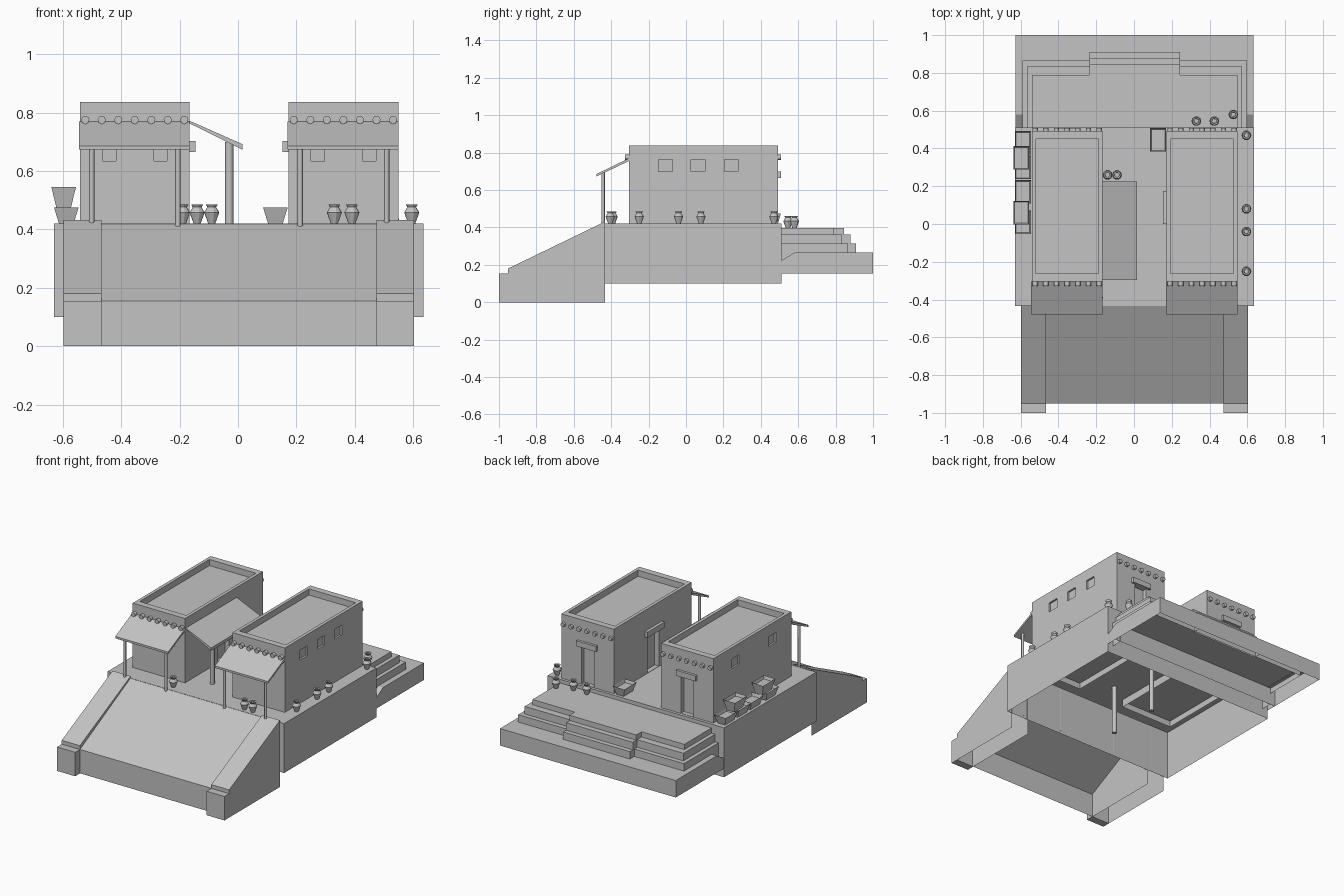
import bpy, bmesh, math
from mathutils import Vector, Matrix

cube = bpy.data.objects.get("Cube")
if cube:
    bpy.data.objects.remove(cube)

clay = bpy.data.materials.new("plain_grey")
clay.use_nodes = True
GREY = (0.55, 0.55, 0.55, 1)
clay.diffuse_color = GREY
clay.node_tree.nodes["Principled BSDF"].inputs["Base Color"].default_value = GREY


def finish(name, bm, drop=()):
    """Turn a bmesh into an object, first removing faces that face a dropped direction."""
    bm.normal_update()
    gone = [f for f in bm.faces if any(f.normal.dot(Vector(d)) > 0.95 for d in drop)]
    bmesh.ops.delete(bm, geom=gone, context='FACES')
    mesh = bpy.data.meshes.new(name)
    bm.to_mesh(mesh)
    bm.free()
    mesh.materials.append(clay)
    ob = bpy.data.objects.new(name, mesh)
    bpy.context.scene.collection.objects.link(ob)
    return ob


DOWN, BACK = (0, 0, -1), (0, 1, 0)


def add_box(bm, x, y, z):
    size = Matrix.Diagonal((x[1] - x[0], y[1] - y[0], z[1] - z[0], 1))
    mid = Matrix.Translation((sum(x) / 2, sum(y) / 2, sum(z) / 2))
    bmesh.ops.create_cube(bm, size=1, matrix=mid @ size)


def box(name, x, y, z, drop=()):
    bm = bmesh.new()
    add_box(bm, x, y, z)
    return finish(name, bm, drop)


def prism(name, profile, axis, lo, hi, drop=()):
    """Extrude a profile along x (points are y, z) or along y (points are x, z)."""
    bm = bmesh.new()
    put = (lambda a, b: (lo, a, b)) if axis == 'x' else (lambda a, b: (a, lo, b))
    face = bm.faces.new([bm.verts.new(put(a, b)) for a, b in profile])
    out = bmesh.ops.extrude_face_region(bm, geom=[face])
    verts = [v for v in out["geom"] if isinstance(v, bmesh.types.BMVert)]
    step = (hi - lo, 0, 0) if axis == 'x' else (0, hi - lo, 0)
    bmesh.ops.translate(bm, verts=verts, vec=step)
    bmesh.ops.recalc_face_normals(bm, faces=bm.faces)
    return finish(name, bm, drop)


def rod(name, start, end, r, sides=8):
    a, b = Vector(start), Vector(end)
    bm = bmesh.new()
    turn = (b - a).to_track_quat('Z', 'Y').to_matrix().to_4x4()
    bmesh.ops.create_cone(bm, cap_ends=True, segments=sides, radius1=r, radius2=r,
                          depth=(b - a).length,
                          matrix=Matrix.Translation((a + b) / 2) @ turn)
    ob = finish(name, bm)
    for p in ob.data.polygons:
        p.use_smooth = len(p.vertices) == 4
    return ob


def jar(x, y, z):
    """Lathe a small open pot."""
    profile = [(0.012, 0), (0.026, 0.038), (0.015, 0.056), (0.021, 0.066), (0.013, 0.064), (0.012, 0.045)]
    bm = bmesh.new()
    n = 10
    rings = [[bm.verts.new((x + r * math.cos(k * math.tau / n), y + r * math.sin(k * math.tau / n), z + h))
              for k in range(n)] for r, h in profile]
    for low, top in zip(rings, rings[1:]):
        for k in range(n):
            j = (k + 1) % n
            bm.faces.new((low[k], low[j], top[j], top[k]))
    bm.faces.new(rings[0][::-1])
    bm.faces.new(rings[-1])
    finish("jar", bm)


def trough(x, y, z, height):
    """Flared box with a hollowed top."""
    bm = bmesh.new()
    add_box(bm, (x - 0.042, x + 0.042), (y - 0.062, y + 0.062), (z, z + height))
    for v in bm.verts:
        if v.co.z < z + height / 2:
            v.co.x = x + (v.co.x - x) * 0.6
            v.co.y = y + (v.co.y - y) * 0.75
    bm.normal_update()
    top = [f for f in bm.faces if f.normal.z > 0.9]
    bmesh.ops.inset_region(bm, faces=top, thickness=0.009)
    bmesh.ops.translate(bm, verts=top[0].verts, vec=(0, 0, -0.02))
    finish("trough", bm)


# Terrace platform, open underneath
FLOOR = 0.42
box("platform", (-0.63, 0.635), (-0.435, 0.51), (0.1, FLOOR), [DOWN])

# Front ramp with raised side walls and feet
prism("ramp", [(-0.95, 0), (-0.95, 0.155), (-0.432, FLOOR), (-0.432, 0)],
      'x', -0.47, 0.48, [DOWN, BACK])
for x0, x1 in ((-0.597, -0.467), (0.475, 0.603)):
    prism("ramp_side_wall", [(-0.952, 0), (-0.952, 0.18), (-0.432, 0.432), (-0.432, 0)],
          'x', x0, x1, [DOWN, BACK])
    box("ramp_foot", (x0, x1), (-1, -0.95), (0, 0.155))

# Rear terrace and its stepped layers
box("rear_base", (-0.627, 0.633), (0.58, 1), (0.155, 0.265), [DOWN])
for side in (-1, 1):
    prism("rear_base_shoulder", [(0.505, 0.155), (0.505, 0.22), (0.58, 0.265), (0.58, 0.155)],
          'x', 0.003 + side * 0.63, 0.003 + side * 0.59, [DOWN])
box("rear_base_join", (-0.59, 0.596), (0.505, 0.585), (0.155, 0.265), [DOWN])
for k, (top, wide_y, mid_y) in enumerate(((0.313, 0.865, 0.91), (0.362, 0.835, 0.88), (0.396, 0.79, 0.845))):
    half = 0.594 - 0.025 * k
    box("rear_step", (0.003 - half, 0.003 + half), (0.505, wide_y), (0.23 + 0.03 * k, top), [DOWN])
    box("rear_step_centre", (-0.235, 0.243), (wide_y - 0.01, mid_y), (0.23 + 0.03 * k, top), [DOWN])


# Two houses: recessed roof, doors and windows, beams, lintels, awning and posts
Y0, Y1, TOP = -0.305, 0.492, 0.837


def house(x0, x1, inner):
    mid = (x0 + x1) / 2
    inner_x, outer_x = (x1, x0) if inner > 0 else (x0, x1)
    body = box("house_walls", (x0, x1), (Y0, Y1), (FLOOR - 0.01, TOP))
    cut = bmesh.new()
    add_box(cut, (x0 + 0.021, x1 - 0.021), (-0.263, 0.45), (TOP - 0.04, TOP + 0.1))
    add_box(cut, (mid - 0.045, mid + 0.045), (Y1 - 0.03, Y1 + 0.1), (FLOOR + 0.002, 0.665))
    add_box(cut, (inner_x - 0.03, inner_x + 0.03), (0.03, 0.145), (FLOOR + 0.002, 0.665))
    for dx in (-0.088, 0.088):
        add_box(cut, (mid + dx - 0.023, mid + dx + 0.023), (Y0 - 0.1, Y0 + 0.012), (0.635, 0.695))
    for y in ((-0.11, 0.065, 0.242) if inner < 0 else (-0.11, 0.265)):
        add_box(cut, (outer_x - 0.012, outer_x + 0.012), (y - 0.037, y + 0.037), (0.7, 0.763))
    cutter = finish("house_cutter", cut)
    cutter.hide_render = True
    cutter.hide_viewport = True
    cutter.display_type = 'WIRE'
    mod = body.modifiers.new("openings", 'BOOLEAN')
    mod.operation = 'DIFFERENCE'
    mod.solver = 'EXACT'
    mod.object = cutter

    box("foundation", (x0, x1), (Y0, Y1), (0.37, FLOOR - 0.005), [DOWN, (0, 0, 1)])
    box("rear_lintel", (mid - 0.07, mid + 0.07), (Y1 - 0.01, Y1 + 0.016), (0.665, 0.7))
    box("side_lintel", (inner_x - 0.02, inner_x + 0.02), (0, 0.175), (0.665, 0.702))
    for k in range(7):
        x = x0 + 0.018 + k * (x1 - x0 - 0.036) / 6
        rod("front_beam", (x, Y0 + 0.02, 0.775), (x, Y0 - 0.022, 0.775), 0.014)
        rod("rear_beam", (x, Y1 - 0.02, 0.775), (x, Y1 + 0.016, 0.775), 0.014)
    prism("front_awning", [(Y0, 0.755), (Y0, 0.77), (-0.478, 0.686), (-0.478, 0.673)],
          'x', x0 - 0.004, x1)
    for x in (x0 + 0.04, x1 - 0.04):
        rod("awning_post", (x, -0.443, 0.12), (x, -0.443, 0.695), 0.009)


house(-0.541, -0.166, 1)
house(0.173, 0.549, -1)

# Courtyard awning and its posts
prism("side_awning", [(-0.166, 0.763), (-0.166, 0.772), (0.015, 0.692), (0.015, 0.673)],
      'y', -0.297, 0.225)
for y in (-0.22, 0.13):
    rod("side_awning_post", (-0.03, y, 0.1), (-0.03, y, 0.7), 0.015)

# Jars on the terrace and on the rear step
for x, y in ((0.595, -0.25), (0.595, -0.04), (0.595, 0.08), (0.595, 0.47), (0.33, -0.405),
             (0.39, -0.405), (-0.14, 0.26), (-0.09, 0.26), (-0.19, -0.39)):
    jar(x, y, FLOOR)
for x, y in ((0.33, 0.545), (0.425, 0.545), (0.526, 0.58)):
    jar(x, y, 0.396)

# Troughs, some stacked
for y in (0.01, 0.17, 0.43, 0.3):
    trough(-0.588, y, FLOOR, 0.055)
for y in (0.06, 0.35):
    trough(-0.597, y, FLOOR + 0.055, 0.07)
trough(0.128, 0.445, FLOOR, 0.055)
